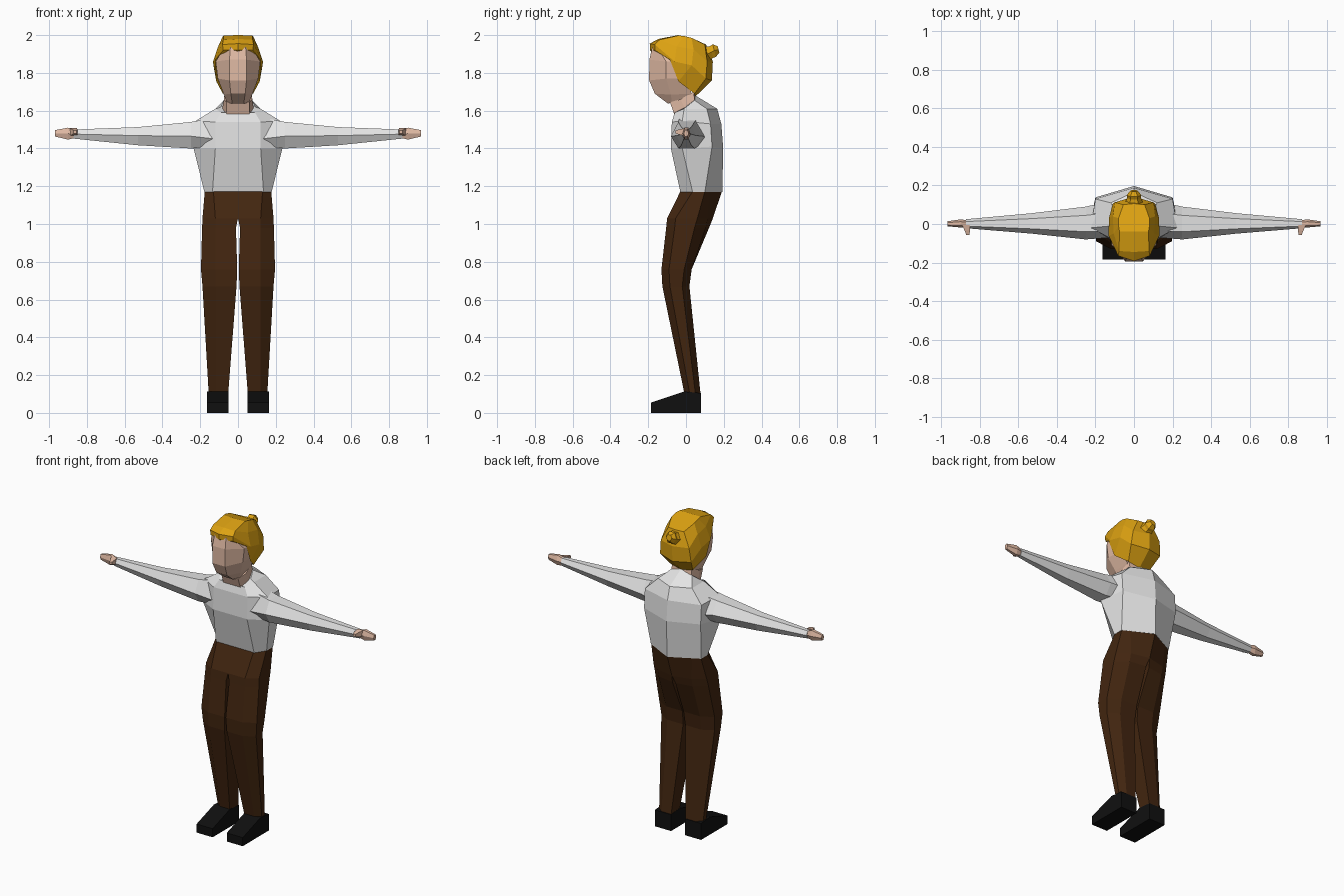
import bpy, bmesh, math
from mathutils import Vector

cube = bpy.data.objects.get("Cube")
if cube:
    bpy.data.objects.remove(cube, do_unlink=True)


def material(name, rgb):
    m = bpy.data.materials.new(name)
    m.use_nodes = True
    m.diffuse_color = (*rgb, 1)
    b = m.node_tree.nodes["Principled BSDF"]
    b.inputs["Base Color"].default_value = (*rgb, 1)
    b.inputs["Roughness"].default_value = 0.9
    return m


HAIR = material("golden hair", (0.72, 0.36, 0.006))
SKIN = material("skin", (0.75, 0.49, 0.37))
SHIRT = material("white shirt", (0.78, 0.78, 0.78))
TROUSERS = material("brown trousers", (0.055, 0.019, 0.005))
SHOES = material("black shoes", (0.005, 0.005, 0.005))


def loft(name, rings, mat, mirror=False):
    """Skin a closed tube through rings of equal length."""
    bm = bmesh.new()
    loops = [[bm.verts.new(p) for p in r] for r in rings]
    n = len(rings[0])
    for a, b in zip(loops, loops[1:]):
        for i in range(n):
            j = (i + 1) % n
            bm.faces.new((a[i], a[j], b[j], b[i]))
    bm.faces.new(loops[0][::-1])
    bm.faces.new(loops[-1])
    bmesh.ops.recalc_face_normals(bm, faces=bm.faces)
    me = bpy.data.meshes.new(name)
    bm.to_mesh(me)
    bm.free()
    me.materials.append(mat)
    ob = bpy.data.objects.new(name, me)
    bpy.context.collection.objects.link(ob)
    if mirror:
        mod = ob.modifiers.new("Mirror", 'MIRROR')
        mod.use_mirror_merge = False
    return ob


def sym(half):
    """Complete a half ring (x >= 0) across the centre plane."""
    return half + [(-x, y, z) for x, y, z in reversed(half) if x > 0]


# Shirt body, waist to collar; each half ring runs front to back
torso = [
    [(.135, -.03, 1.17), (.178, .035, 1.17), (.178, .10, 1.17), (0, .192, 1.17)],
    [(.12, -.08, 1.40), (.235, -.02, 1.40), (.20, .138, 1.41), (0, .197, 1.40)],
    [(.12, -.075, 1.54), (.225, -.02, 1.545), (.20, .13, 1.53), (0, .187, 1.53)],
    [(.09, -.06, 1.59), (.12, -.01, 1.61), (.12, .11, 1.61), (0, .165, 1.61)],
    [(.065, -.05, 1.585), (.09, 0, 1.62), (.075, .045, 1.655), (0, .05, 1.68)],
]
loft("shirt_body", [sym(h) for h in torso], SHIRT)


def hexagon(x, zt, zm, zb, yf, yb):
    return [(x, yf, zm), (x, yf / 2, zt), (x, yb / 2, zt),
            (x, yb, zm), (x, yb / 2, zb), (x, yf / 2, zb)]


# Sleeves
loft("sleeve", [hexagon(*r) for r in (
    (.12, 1.565, 1.45, 1.41, -.07, .12),
    (.25, 1.54, 1.465, 1.40, -.08, .09),
    (.53, 1.513, 1.468, 1.417, -.05, .056),
    (.87, 1.50, 1.476, 1.452, -.022, .025))], SHIRT, True)

# Hands
loft("hand", [hexagon(*r) for r in (
    (.85, 1.493, 1.476, 1.458, -.015, .018),
    (.90, 1.51, 1.478, 1.447, -.018, .024),
    (.968, 1.497, 1.48, 1.463, -.012, .014))], SKIN, True)

# Thumbs point forward
loft("thumb", [[(cx + sx * r, y, 1.487 + sz * r)
                for sx, sz in ((-1, -1), (1, -1), (1, 1), (-1, 1))]
               for y, cx, r in ((-.005, .872, .02), (-.035, .864, .014),
                                (-.056, .862, .008))], SKIN, True)

# Neck
neck = [
    [(.06, -.06, 1.575), (.085, 0, 1.60), (.07, .05, 1.63), (0, .06, 1.64)],
    [(.06, -.085, 1.645), (.075, -.03, 1.66), (.07, .04, 1.70), (0, .045, 1.70)],
]
loft("neck", [sym(h) for h in neck], SKIN)

# Face, jaw to forehead
face = [
    [(.03, -.095, 1.637), (.06, -.075, 1.645), (.06, .0, 1.67)],
    [(.038, -.165, 1.69), (.075, -.08, 1.685), (.075, .03, 1.69)],
    [(.045, -.195, 1.76), (.107, -.105, 1.77), (.108, 0, 1.77)],
    [(.045, -.194, 1.87), (.118, -.105, 1.86), (.115, 0, 1.86)],
    [(.04, -.178, 1.94), (.075, -.15, 1.93), (.075, 0, 1.94)],
]
loft("face", [sym(h) for h in face], SKIN)

# Hair shell, hairline to crown
hair = [
    [(0, -.190, 1.92), (.078, -.165, 1.92), (.12, -.085, 1.87),
     (.115, -.04, 1.755), (.08, .045, 1.69), (0, .05, 1.675)],
    [(0, -.192, 1.955), (.082, -.165, 1.95), (.132, -.06, 1.86),
     (.13, .03, 1.84), (.11, .105, 1.77), (0, .137, 1.76)],
    [(0, -.145, 1.98), (.078, -.14, 1.975), (.105, -.05, 1.94),
     (.11, .04, 1.925), (.10, .112, 1.86), (0, .142, 1.86)],
    [(0, -.04, 2.0), (.075, -.04, 1.998), (.08, -.01, 1.995),
     (.08, .03, 1.985), (.055, .10, 1.95), (0, .106, 1.95)],
]
loft("hair", [sym(h) for h in hair], HAIR)


# Bun at the back of the hair
def bun_ring(y, z, r):
    return [Vector((r * math.cos(a), y - .25 * r * math.sin(a), z + r * math.sin(a)))
            for a in (math.tau * i / 6 for i in range(6))]


loft("hair_bun", [bun_ring(.10, 1.895, .05), bun_ring(.135, 1.91, .036),
                  bun_ring(.15, 1.918, .038), bun_ring(.172, 1.924, .02)], HAIR, False)


# Trouser legs: z, inner x, mid x, outer x, then y front, side front, side back, back mid, back
def leg_ring(z, xi, xm, xo, yf, y1, y2, ym, yb):
    return [(xi, yf, z), (xm, yf, z), (xo, y1, z),
            (xo, y2, z), (xm, ym, z), (xi, yb, z)]


loft("trouser_leg", [leg_ring(*r) for r in (
    (1.172, 0, .13, .176, -.03, .035, .10, .125, .19),
    (1.03, 0, .12, .188, -.10, -.055, .06, .115, .142),
    (.98, .011, .12, .190, -.105, -.06, .045, .105, .122),
    (.76, .004, .12, .196, -.13, -.09, -.01, .03, .03),
    (.67, .008, .12, .188, -.125, -.085, -.02, .018, .018),
    (.10, .052, .12, .155, -.008, .02, .05, .077, .077))], TROUSERS, True)

# Shoes: wedge profile swept across the foot
profile = [(-.185, 0), (-.185, .055), (-.01, .113), (.08, .105), (.08, 0)]
loft("shoe", [[(x, y, z) for y, z in profile] for x in (.05, .163)], SHOES, True)
